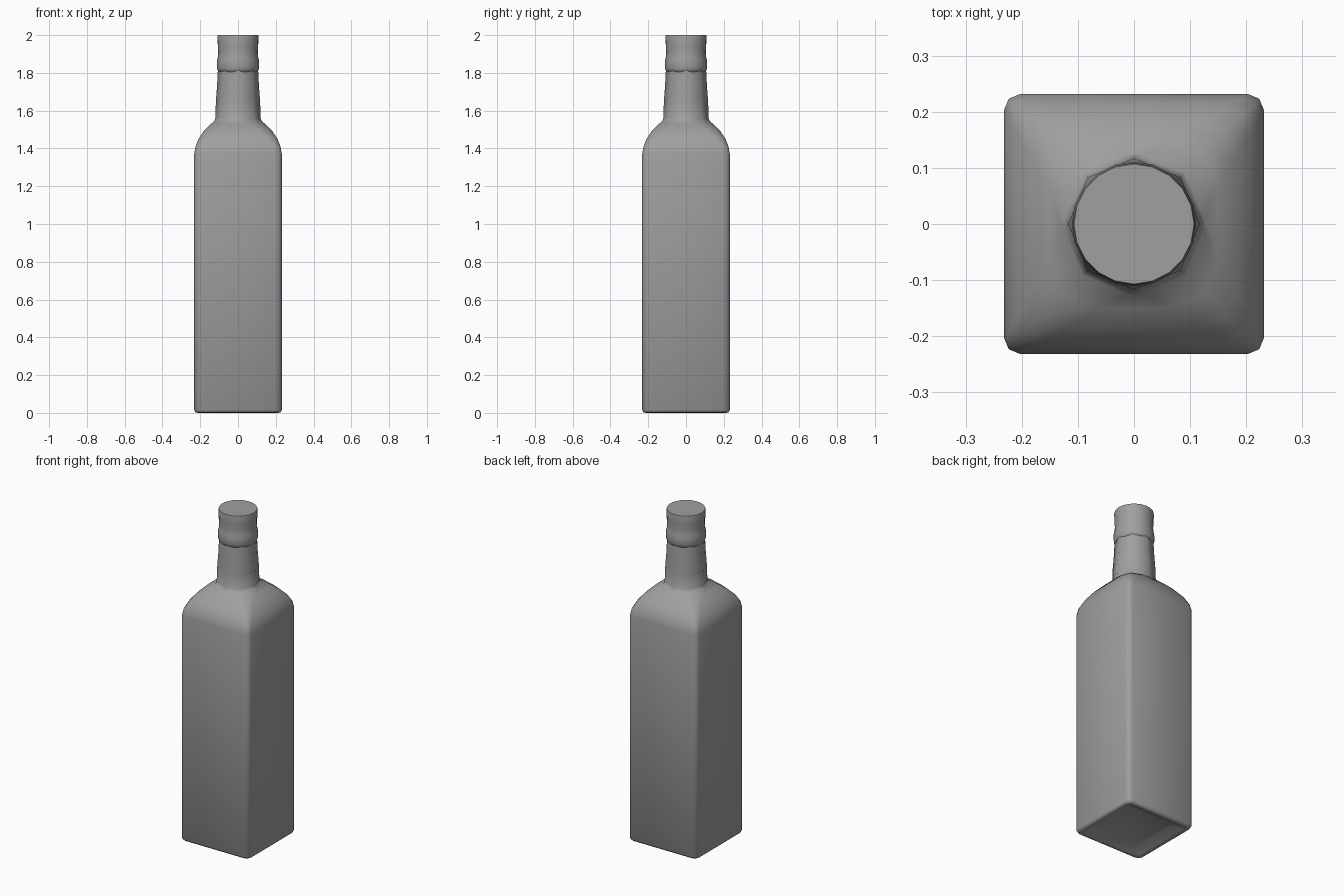
import bpy, bmesh, math

cube = bpy.data.objects.get("Cube")
if cube:
    bpy.data.objects.remove(cube, do_unlink=True)

grey = bpy.data.materials.new("plain grey")
grey.use_nodes = True
colour = (0.35, 0.35, 0.35, 1)
grey.diffuse_color = colour
grey.node_tree.nodes["Principled BSDF"].inputs["Base Color"].default_value = colour


def rounded_square(z, half, radius, steps):
    """Ring of points; radius equal to half gives a circle."""
    points = []
    for corner in range(4):
        mid = math.pi * (corner / 2 + 0.25)
        cx = math.copysign(half - radius, math.cos(mid))
        cy = math.copysign(half - radius, math.sin(mid))
        for i in range(steps + 1):
            a = math.pi / 2 * (corner + i / steps)
            points.append((cx + radius * math.cos(a), cy + radius * math.sin(a), z))
    return points


def loft(name, sections, steps, angle):
    """Skin the stacked sections and close both ends."""
    bm = bmesh.new()
    rings = [[bm.verts.new(p) for p in rounded_square(*s, steps)] for s in sections]
    for low, high in zip(rings, rings[1:]):
        for i in range(len(low)):
            j = (i + 1) % len(low)
            bm.faces.new((low[i], low[j], high[j], high[i]))
    bm.faces.new(rings[0][::-1])
    bm.faces.new(rings[-1])
    bmesh.ops.remove_doubles(bm, verts=bm.verts, dist=0.0001)
    bmesh.ops.recalc_face_normals(bm, faces=bm.faces)
    mesh = bpy.data.meshes.new(name)
    bm.to_mesh(mesh)
    bm.free()
    mesh.materials.append(grey)
    obj = bpy.data.objects.new(name, mesh)
    bpy.context.collection.objects.link(obj)
    bpy.ops.object.select_all(action="DESELECT")
    obj.select_set(True)
    bpy.context.view_layer.objects.active = obj
    bpy.ops.object.shade_smooth_by_angle(angle=math.radians(angle))
    return obj


# Bottle: hollowed base, square body, domed shoulder, octagonal neck
loft("bottle", [
    (0.035, 0.15, 0.02),
    (0.005, 0.20, 0.02),
    (0, 0.212, 0.025),
    (0.003, 0.225, 0.028),
    (0.015, 0.232, 0.03),
    (1.37, 0.232, 0.03),
    (1.41, 0.225, 0.032),
    (1.45, 0.209, 0.045),
    (1.49, 0.183, 0.065),
    (1.525, 0.150, 0.085),
    (1.545, 0.125, 0.115),
    (1.56, 0.12, 0.12),
    (1.65, 0.117, 0.117),
    (1.73, 0.111, 0.111),
    (1.81, 0.107, 0.107),
], 2, 45)

# Cap: rolled lower band, slight waist, flat top
cap_profile = [(1.805, 0.100), (1.812, 0.107), (1.825, 0.111), (1.865, 0.111),
               (1.885, 0.106), (1.91, 0.105), (1.95, 0.107), (1.99, 0.109), (2, 0.107)]
loft("cap", [(z, r, r) for z, r in cap_profile], 5, 40)
